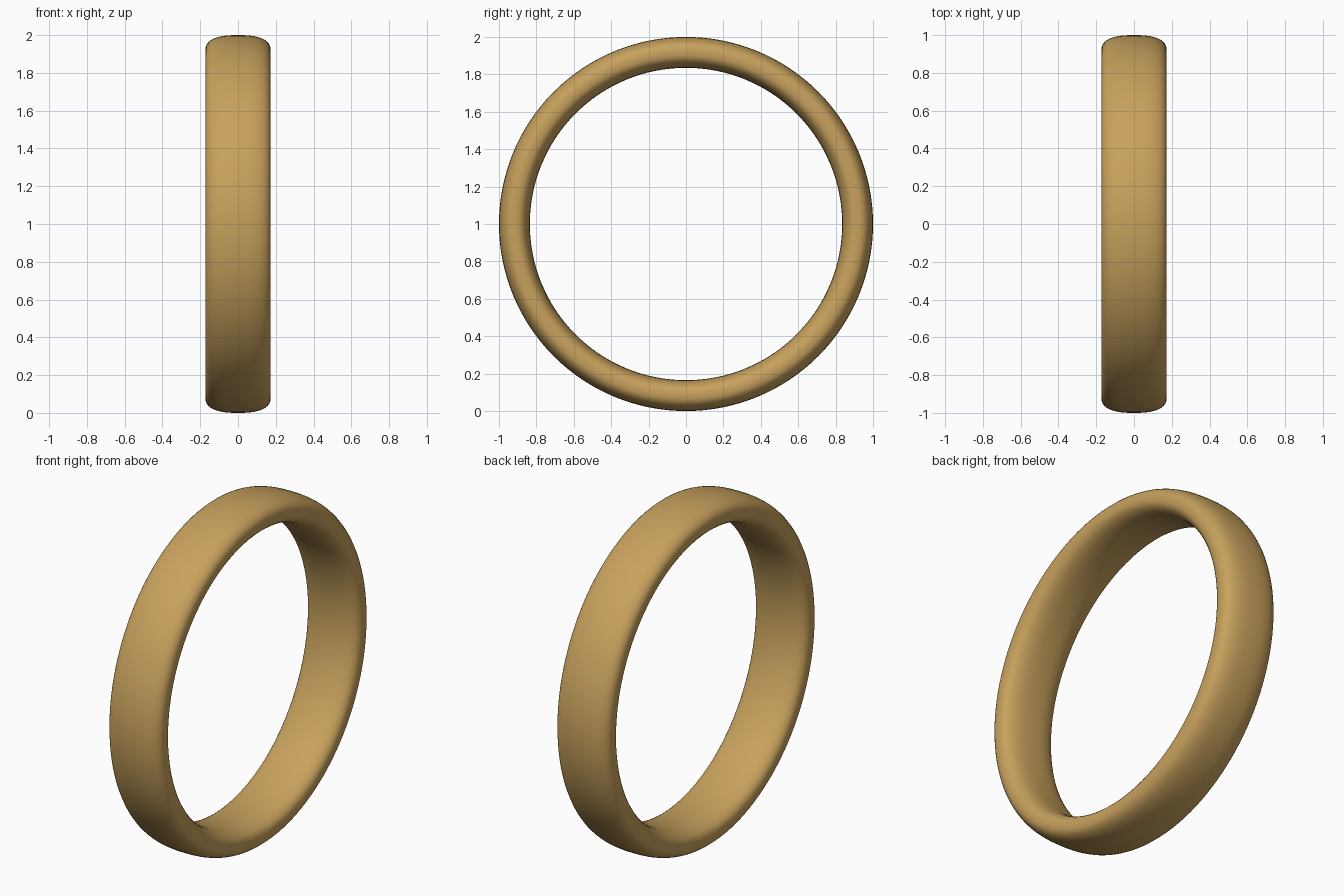
import bpy, bmesh
from math import sin, cos, pi, copysign

if "Cube" in bpy.data.objects:
    bpy.data.objects.remove(bpy.data.objects["Cube"])

HALF_W, HALF_T, MID_R, N = 0.173, 0.0825, 0.9175, 2.55
SEG, PROF = 128, 40


def power(v):
    return copysign(abs(v) ** (2 / N), v)


# Rounded band cross-section (x, radius)
profile = [(HALF_W * power(cos(2 * pi * i / PROF)),
            MID_R + HALF_T * power(sin(2 * pi * i / PROF))) for i in range(PROF)]

# Sweep the cross-section around the x axis
bm = bmesh.new()
rings = []
for j in range(SEG):
    a = 2 * pi * j / SEG
    rings.append([bm.verts.new((x, r * cos(a), 1 + r * sin(a))) for x, r in profile])
for j in range(SEG):
    p, q = rings[j], rings[(j + 1) % SEG]
    for i in range(PROF):
        k = (i + 1) % PROF
        bm.faces.new((p[i], p[k], q[k], q[i]))
bmesh.ops.recalc_face_normals(bm, faces=bm.faces)
for f in bm.faces:
    f.smooth = True
mesh = bpy.data.meshes.new("ring_band")
bm.to_mesh(mesh)
bm.free()

# Gold band
gold = bpy.data.materials.new("gold")
gold.diffuse_color = (0.58, 0.36, 0.11, 1)
gold.use_nodes = True
gold.node_tree.nodes["Principled BSDF"].inputs["Base Color"].default_value = gold.diffuse_color
mesh.materials.append(gold)
band = bpy.data.objects.new("ring_band", mesh)
bpy.context.collection.objects.link(band)
